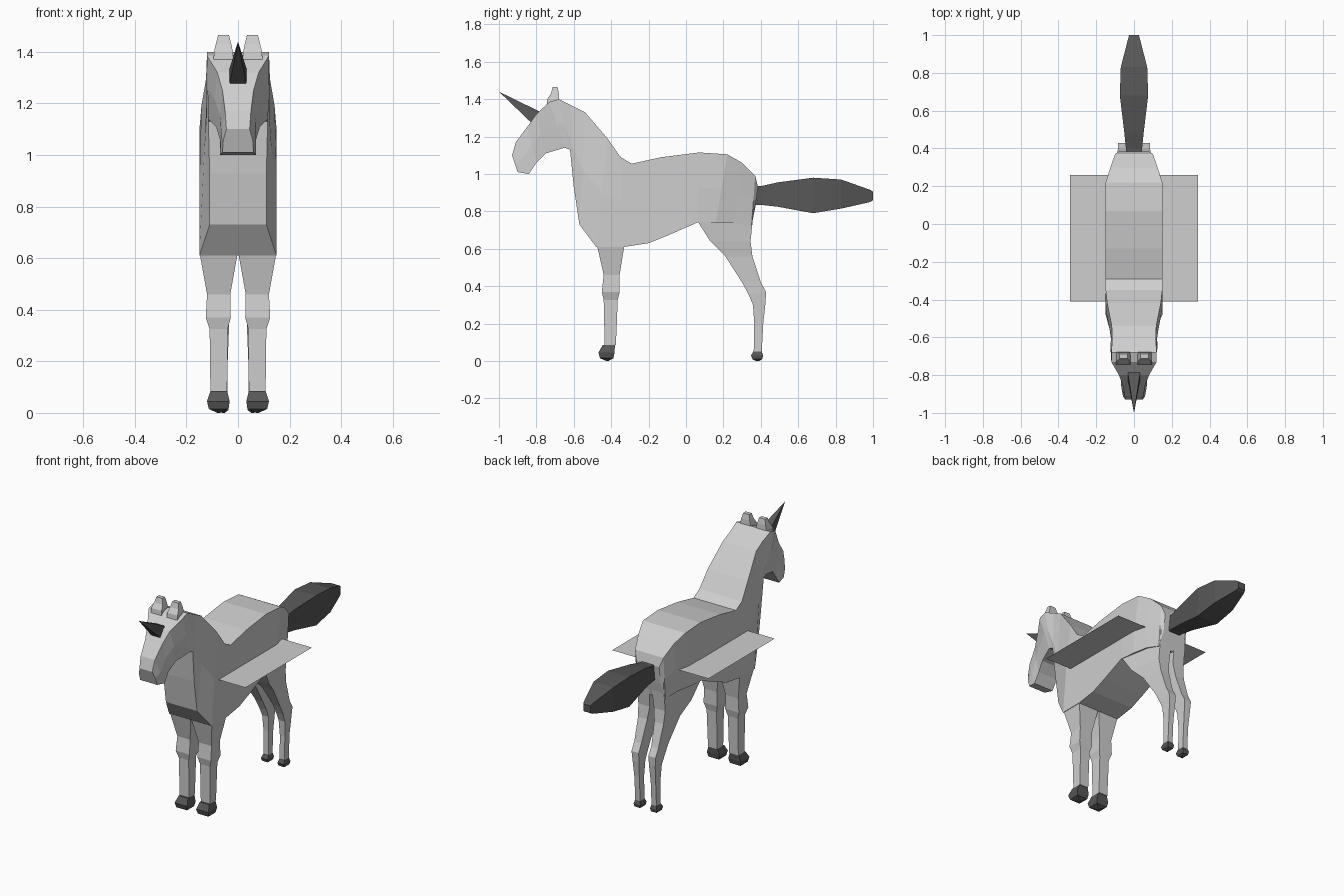
import bpy, bmesh
from mathutils import Vector


def material(name, value):
    m = bpy.data.materials.new(name)
    m.diffuse_color = (value, value, value, 1)
    return m


COAT = material("pale_grey", 0.62)
DARK = material("dark_grey", 0.095)


def loft(name, rings, mat, flip=False):
    """Skin a list of equal-length point rings and cap both ends."""
    bm = bmesh.new()
    sx = -1 if flip else 1
    vs = [[bm.verts.new((sx * x, y, z)) for x, y, z in r] for r in rings]
    n = len(vs[0])
    for a, b in zip(vs, vs[1:]):
        for i in range(n):
            j = (i + 1) % n
            bm.faces.new((a[i], a[j], b[j], b[i]))
    bm.faces.new(vs[0])
    bm.faces.new(vs[-1])
    bmesh.ops.recalc_face_normals(bm, faces=bm.faces)
    me = bpy.data.meshes.new(name)
    bm.to_mesh(me)
    bm.free()
    me.materials.append(mat)
    ob = bpy.data.objects.new(name, me)
    bpy.context.collection.objects.link(ob)
    return ob


def leg_ring(yf, zf, yb, zb, x0, xf, xb):
    return [(x0, yf, zf), (xf, yf, zf), (xb, yb, zb), (x0, yb, zb)]


# Body, neck and head: top y, z, half width / bottom y, z, half width / middle half width
sections = [
    (.385, .93, .08, .37, .82, .08, .08),
    (.37, .99, .10, .35, .72, .10, .10),
    (.30, 1.06, .125, .26, .74, .12, .125),
    (.22, 1.105, .15, .16, .74, .14, .15),
    (.07, 1.115, .15, .06, .74, .15, .15),
    (-.13, 1.09, .15, -.10, .67, .15, .15),
    (-.29, 1.055, .15, -.20, .63, .15, .15),
    (-.35, 1.09, .15, -.33, .61, .15, .15),
    (-.42, 1.19, .142, -.48, .61, .15, .15),
    (-.54, 1.33, .118, -.57, .73, .11, .13),
    (-.61, 1.365, .115, -.60, .93, .11, .122),
    (-.68, 1.40, .12, -.62, 1.13, .115, .125),
    (-.73, 1.385, .12, -.65, 1.14, .115, .118),
    (-.80, 1.32, .08, -.75, 1.11, .085, .09),
    (-.85, 1.25, .06, -.80, 1.06, .07, .07),
    (-.91, 1.17, .05, -.84, 1.0, .07, .065),
    (-.93, 1.10, .045, -.90, 1.01, .06, .058),
]
rings = []
for ty, tz, tw, by, bz, bw, mw in sections:
    my, mz = (ty + by) / 2, (tz + bz) / 2
    rings.append([(tw, ty, tz), (mw, my, mz), (bw, by, bz),
                  (-bw, by, bz), (-mw, my, mz), (-tw, ty, tz)])
loft("body", rings, COAT)

# Front leg: z, front y, back y, inner x, outer x
front = [(.615, -.475, -.33, .002, .148), (.46, -.44, -.355, .03, .12),
         (.37, -.45, -.355, .028, .125), (.325, -.44, -.365, .04, .11),
         (.085, -.435, -.375, .042, .107)]
front_hoof = [(.085, -.445, -.38, .042, .107), (.045, -.468, -.382, .032, .12),
              (.015, -.46, -.388, .038, .113), (0, -.425, -.415, .07, .08)]
# Hind leg: front y, z / back y, z / inner x, outer x at front and back
hind = [(.06, .75, .365, .83, .005, .148, .095), (.13, .64, .345, .64, .015, .13, .095),
        (.21, .56, .355, .56, .025, .105, .09), (.30, .42, .40, .42, .035, .088, .085),
        (.335, .355, .428, .37, .034, .085, .085), (.358, .30, .425, .31, .036, .08, .08),
        (.365, .2, .413, .2, .04, .075, .075), (.362, .05, .405, .05, .04, .075, .075)]
hind_hoof = [(.052, .36, .405, .04, .075), (.03, .348, .412, .034, .082),
             (.01, .355, .408, .038, .078), (0, .375, .39, .052, .062)]


def straight(rows):
    return [leg_ring(a, z, b, z, x0, x1, x1) for z, a, b, x0, x1 in rows]


# Ear: base and tip boxes as z, front y, back y, inner x, outer x
ear = [(1.37, -.745, -.675, .018, .095), (1.40, -.742, -.678, .02, .093),
       (1.43, -.722, -.68, .026, .086), (1.465, -.713, -.687, .035, .077)]

for side, flip in (("right", False), ("left", True)):
    loft("front_leg_" + side, straight(front), COAT, flip)
    loft("front_hoof_" + side, straight(front_hoof), DARK, flip)
    loft("hind_leg_" + side, [leg_ring(*r) for r in hind], COAT, flip)
    loft("hind_hoof_" + side, straight(hind_hoof), DARK, flip)
    loft("ear_" + side, straight(ear), COAT, flip)

# Tail: y, bottom z, top z, half width
tail = [(.36, .835, .935, .04), (.40, .835, .935, .043), (.49, .825, .955, .052),
        (.68, .79, .98, .075), (.83, .815, .97, .07), (.985, .85, .915, .03),
        (1.0, .86, .905, .025)]
loft("tail", [[(-w, y, b), (w, y, b), (w, y, t), (-w, y, t)] for y, b, t, w in tail], DARK)

# Horn: square spike
h, tip = .033, Vector((0, -1, 1.44))
base = [Vector(p) for p in ((-h, -.825, 1.272), (h, -.825, 1.272), (h, -.785, 1.335), (-h, -.785, 1.335))]
loft("horn", [base, [tip.lerp(p, .01) for p in base]], DARK)

# Flat plate passing through the flanks
bpy.ops.mesh.primitive_plane_add(size=1, location=(0, -.075, .88))
plate = bpy.context.object
plate.name = "side_plate"
plate.scale = (.68, .67, 1)
plate.data.materials.append(COAT)
